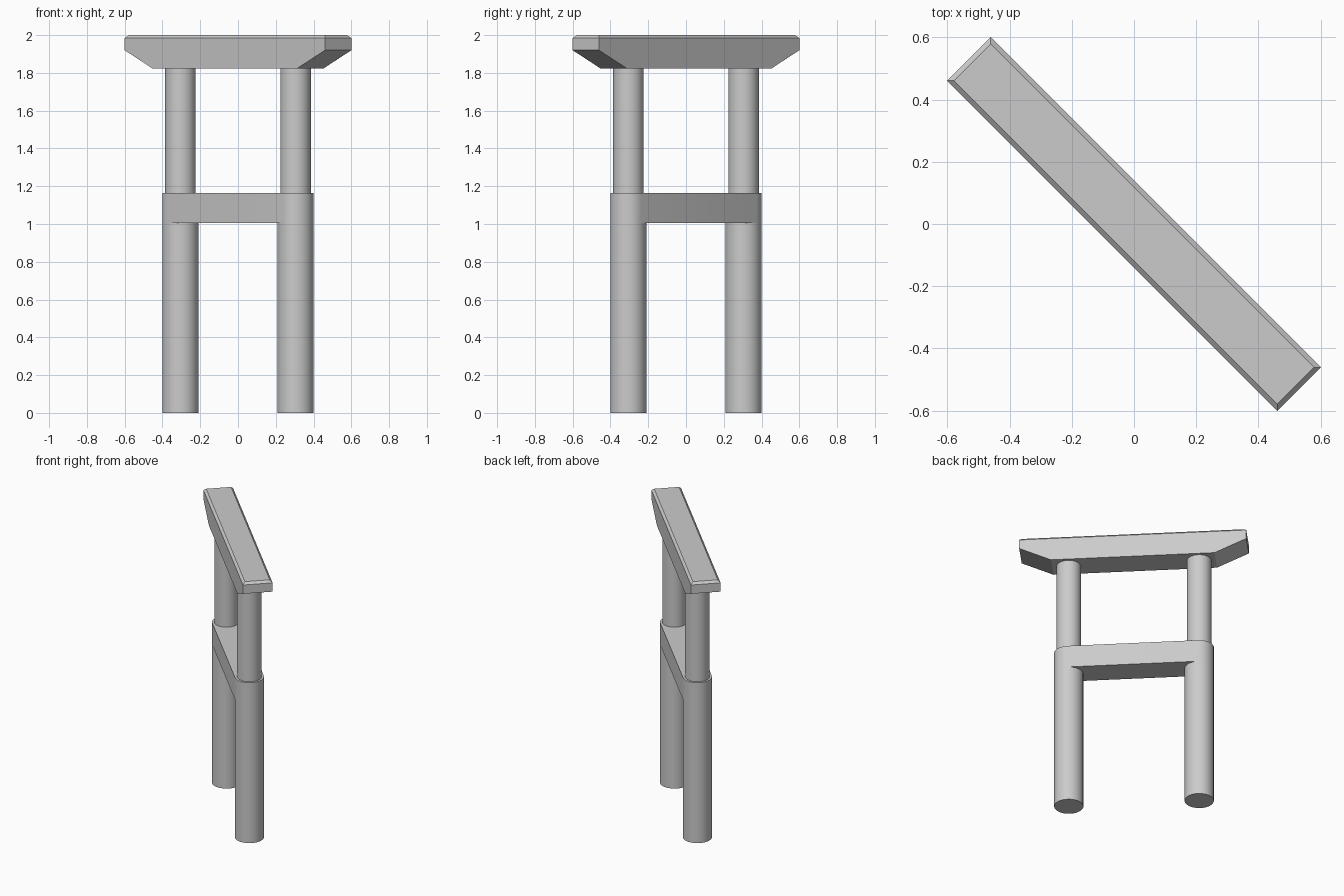
import bpy, bmesh, math
from mathutils import Matrix

default = bpy.data.objects.get("Cube")
if default:
    bpy.data.objects.remove(default, do_unlink=True)

stone = bpy.data.materials.new("grey_stone")
stone.use_nodes = True
GREY = (0.6, 0.6, 0.6, 1)
stone.diffuse_color = GREY
stone.node_tree.nodes["Principled BSDF"].inputs["Base Color"].default_value = GREY

TURN = Matrix.Rotation(-math.pi / 4, 4, "Z")  # whole gate stands on the diagonal
SPREAD = 0.431                                # post distance from the middle
LEG_R, POST_R = 0.096, 0.081
SIDES = 32


def prism(name, outline, axis, low, high, smooth=False):
    """Extrude a 2D outline along z, or along y for axis 'Y'."""
    bm = bmesh.new()
    place = (lambda a, b: (a, b, low)) if axis == "Z" else (lambda a, b: (a, low, b))
    face = bm.faces.new([bm.verts.new(place(a, b)) for a, b in outline])
    moved = bmesh.ops.extrude_face_region(bm, geom=[face])["geom"]
    depth = high - low
    bmesh.ops.translate(bm, verts=[v for v in moved if isinstance(v, bmesh.types.BMVert)],
                        vec=(0, 0, depth) if axis == "Z" else (0, depth, 0))
    bmesh.ops.recalc_face_normals(bm, faces=bm.faces)
    mesh = bpy.data.meshes.new(name)
    bm.to_mesh(mesh)
    bm.free()
    obj = bpy.data.objects.new(name, mesh)
    bpy.context.collection.objects.link(obj)
    mesh.materials.append(stone)
    obj.matrix_world = TURN
    if smooth:
        bpy.ops.object.select_all(action="DESELECT")
        obj.select_set(True)
        bpy.context.view_layer.objects.active = obj
        bpy.ops.object.shade_smooth_by_angle(angle=math.radians(30))
    return obj


def arc(cx, r, start, sweep, steps):
    return [(cx + r * math.cos(start + sweep * i / steps),
             r * math.sin(start + sweep * i / steps)) for i in range(steps + 1)]


# Lower legs and slimmer upper posts
for side, x in (("left", SPREAD), ("right", -SPREAD)):
    prism(side + "_leg", arc(x, LEG_R, 0, math.tau, SIDES)[:-1], "Z", 0, 1.005, True)
    prism(side + "_post", arc(x, POST_R, 0, math.tau, SIDES)[:-1], "Z", 1.165, 1.825, True)

# Round-ended tie beam, flush with the legs
half = SIDES // 2
tie = arc(SPREAD, LEG_R, -math.pi / 2, math.pi, half) + \
    arc(-SPREAD, LEG_R, math.pi / 2, math.pi, half)
prism("tie_beam", tie, "Z", 1.005, 1.165, True)

# Top beam with undercut ends and a chamfered upper rim
top = prism("top_beam", [(-0.75, 2), (0.75, 2), (0.75, 1.92), (0.54, 1.823),
                         (-0.54, 1.823), (-0.75, 1.92)], "Y", -0.099, 0.099)
bm = bmesh.new()
bm.from_mesh(top.data)
rim = [e for e in bm.edges if all(v.co.z > 1.99 for v in e.verts)]
bmesh.ops.bevel(bm, geom=rim, offset=0.016, segments=1, affect="EDGES")
bm.to_mesh(top.data)
bm.free()
